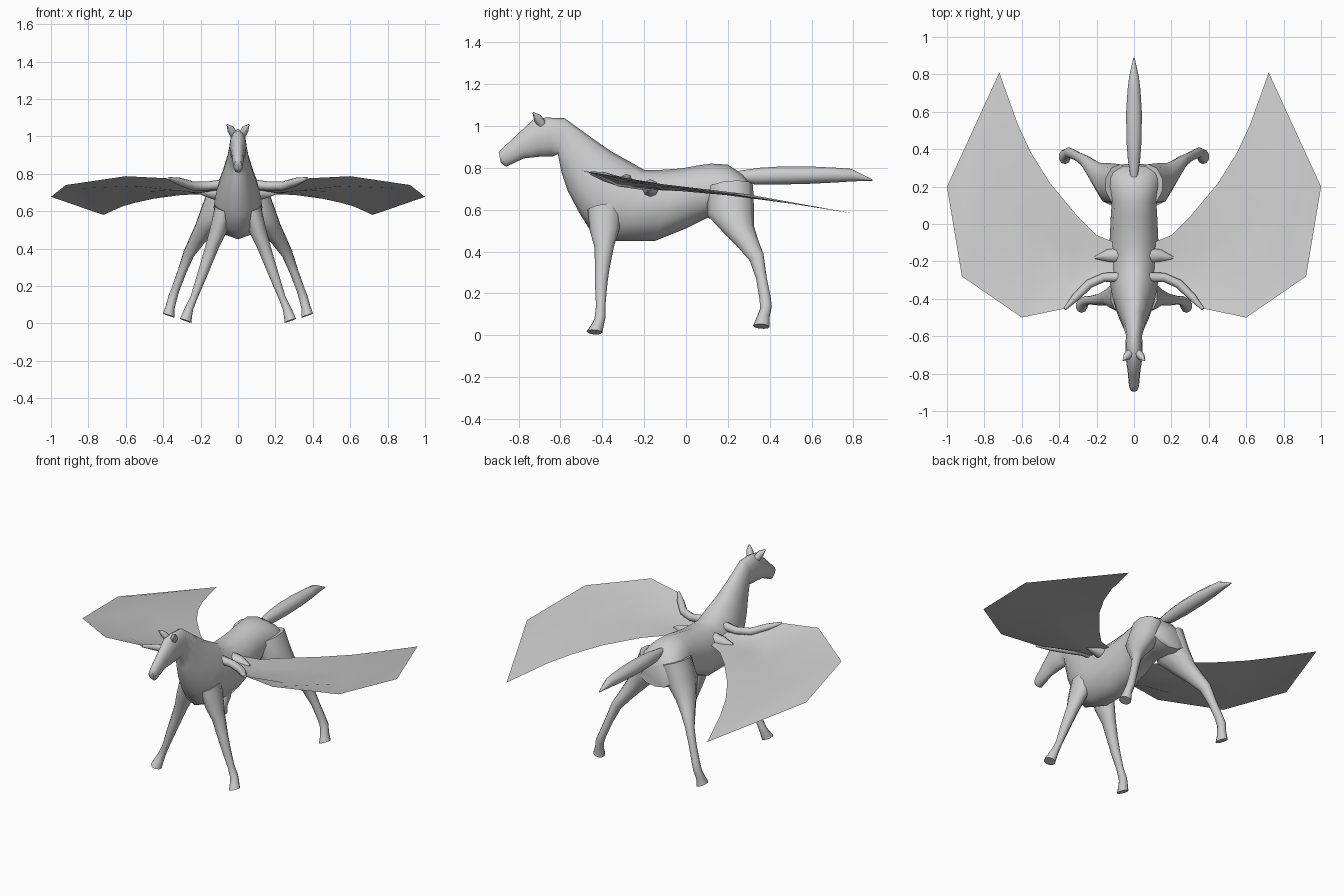
import bpy, bmesh, math
from mathutils import Vector

cube = bpy.data.objects.get("Cube")
if cube:
    bpy.data.objects.remove(cube, do_unlink=True)

coat = bpy.data.materials.new("light grey coat")
coat.use_nodes = True
grey = (0.6, 0.6, 0.6, 1)
coat.diffuse_color = grey
coat.node_tree.nodes["Principled BSDF"].inputs["Base Color"].default_value = grey


def finish(name, bm, angle=60):
    """Turn a bmesh into a smooth-shaded object with the coat material."""
    bmesh.ops.recalc_face_normals(bm, faces=bm.faces)
    mesh = bpy.data.meshes.new(name)
    bm.to_mesh(mesh)
    bm.free()
    mesh.materials.append(coat)
    obj = bpy.data.objects.new(name, mesh)
    bpy.context.collection.objects.link(obj)
    bpy.ops.object.select_all(action='DESELECT')
    obj.select_set(True)
    bpy.context.view_layer.objects.active = obj
    bpy.ops.object.shade_smooth_by_angle(angle=math.radians(angle))
    return obj


def skin(bm, rings):
    """Bridge closed rings of points and cap both ends."""
    rings = [[bm.verts.new(p) for p in ring] for ring in rings]
    count = len(rings[0])
    for a, b in zip(rings, rings[1:]):
        for i in range(count):
            j = (i + 1) % count
            bm.faces.new((a[i], a[j], b[j], b[i]))
    bm.faces.new(rings[0])
    bm.faces.new(rings[-1])


def loft(name, sections, side=1, tilt=0, sides=10):
    """Each section: y, z of one edge, y, z of the opposite edge, half width, centre x."""
    rings = []
    for ya, za, yb, zb, w, *cx in sections:
        x0 = cx[0] if cx else 0
        ring = []
        for i in range(sides):
            t = math.tau * i / sides
            c, s = math.cos(t), math.sin(t)
            ring.append((side * (x0 + w * s),
                         (ya + yb) / 2 + c * (ya - yb) / 2,
                         (za + zb) / 2 + c * (za - zb) / 2 + tilt * w * s))
        rings.append(ring)
    bm = bmesh.new()
    skin(bm, rings)
    return finish(name, bm)


def tube(name, path, side, sides=8):
    """Each path point: x, y, z, radius."""
    pts = [Vector((side * x, y, z)) for x, y, z, r in path]
    rings = []
    for i, p in enumerate(pts):
        d = (pts[min(i + 1, len(pts) - 1)] - pts[max(i - 1, 0)]).normalized()
        u = d.cross(Vector((0, 0, 1))).normalized()
        v = u.cross(d)
        r = path[i][3]
        rings.append([p + r * (u * math.cos(math.tau * k / sides) +
                               v * math.sin(math.tau * k / sides)) for k in range(sides)])
    bm = bmesh.new()
    skin(bm, rings)
    return finish(name, bm)


# Head, neck and trunk in one skin, muzzle to rump
loft("body", [
    (-.895, .875, -.885, .825, .018), (-.87, .9, -.86, .805, .027),
    (-.8, .965, -.775, .845, .034), (-.73, 1.03, -.7, .853, .045),
    (-.67, 1.04, -.635, .855, .046), (-.58, 1.037, -.612, .865, .043),
    (-.46, .95, -.595, .78, .062), (-.36, .88, -.565, .69, .088),
    (-.27, .83, -.51, .585, .115), (-.2, .79, -.45, .49, .128),
    (-.12, .79, -.34, .45, .13), (-.02, .797, -.15, .45, .13),
    (.05, .81, 0, .51, .125), (.12, .82, .1, .56, .12),
    (.2, .815, .2, .55, .14), (.27, .77, .29, .55, .15),
    (.31, .72, .32, .56, .13)], sides=12)

# Tail
loft("tail", [
    (.25, .785, .27, .74, .02), (.35, .8, .33, .72, .034),
    (.45, .806, .45, .72, .043), (.6, .806, .6, .724, .044),
    (.72, .8, .72, .73, .036), (.79, .795, .79, .735, .027),
    (.89, .744, .89, .738, .003)])

front_leg = [
    (-.47, .6, -.3, .62, .05, .075), (-.46, .5, -.32, .5, .045, .105),
    (-.437, .42, -.345, .42, .036, .135), (-.435, .32, -.365, .32, .03, .17),
    (-.435, .25, -.375, .25, .026, .195), (-.43, .14, -.385, .14, .019, .235),
    (-.437, .08, -.385, .085, .022, .26), (-.45, .055, -.39, .06, .025, .268),
    (-.475, .018, -.4, .012, .032, .28)]

hind_leg = [
    (.1, .7, .32, .72, .08, .075), (.1, .575, .325, .6, .075, .125),
    (.17, .5, .325, .52, .054, .175), (.24, .43, .345, .455, .04, .22),
    (.305, .355, .37, .39, .028, .263), (.335, .27, .385, .28, .023, .3),
    (.35, .18, .405, .18, .022, .335), (.355, .13, .41, .14, .024, .35),
    (.335, .08, .4, .09, .024, .363), (.32, .045, .4, .04, .033, .37)]

# Wing edges: leading edge and trailing edge, shoulder to tip
leading = [(.1, -.26, .72), (.22, -.29, .72), (.36, -.45, .775), (.6, -.5, .787),
           (.92, -.28, .74), (1, .2, .677), (.72, .81, .58)]
trailing = [(.1, -.1, .7), (.2, -.06, .69), (.3, .04, .687), (.45, .22, .667),
            (.55, .38, .645), (.62, .53, .625), (.72, .81, .58)]
# Height added just behind the leading edge, giving the cupped membrane
camber = [0, -.02, -.055, -.03, .008, .015, 0]


def wing(name, side):
    bm = bmesh.new()
    rows = []
    for t in (0, .25, .6, 1):
        row = []
        for a, b, c in zip(leading, trailing, camber):
            p = Vector(a).lerp(Vector(b), t)
            p.z += c * (1 - t) * (t > 0)
            row.append(bm.verts.new((side * p.x, p.y, p.z)))
        rows.append(row)
    for r, s in zip(rows, rows[1:]):
        for i in range(len(r) - 1):
            bm.faces.new((r[i], r[i + 1], s[i + 1], s[i]))
    bmesh.ops.remove_doubles(bm, verts=bm.verts, dist=.0005)
    finish(name, bm)


def ear(name, side):
    tube(name, [(.022, -.69, 1.01, .022), (.04, -.71, 1.04, .02),
                (.058, -.73, 1.063, .004)], side, 6)


# Paired parts
for label, side in (("left", 1), ("right", -1)):
    loft(label + "_front_leg", front_leg, side, .35)
    loft(label + "_hind_leg", hind_leg, side, .35)
    ear(label + "_ear", side)
    tube(label + "_wing_arm", [(.06, -.285, .745, .028), (.16, -.285, .735, .024),
                               (.24, -.32, .735, .024), (.31, -.39, .757, .022),
                               (.37, -.455, .775, .008)], side)
    tube(label + "_wing_root", [(.08, -.17, .7, .045), (.14, -.17, .7, .035),
                                (.21, -.18, .698, .006)], side)
    wing(label + "_wing", side)
